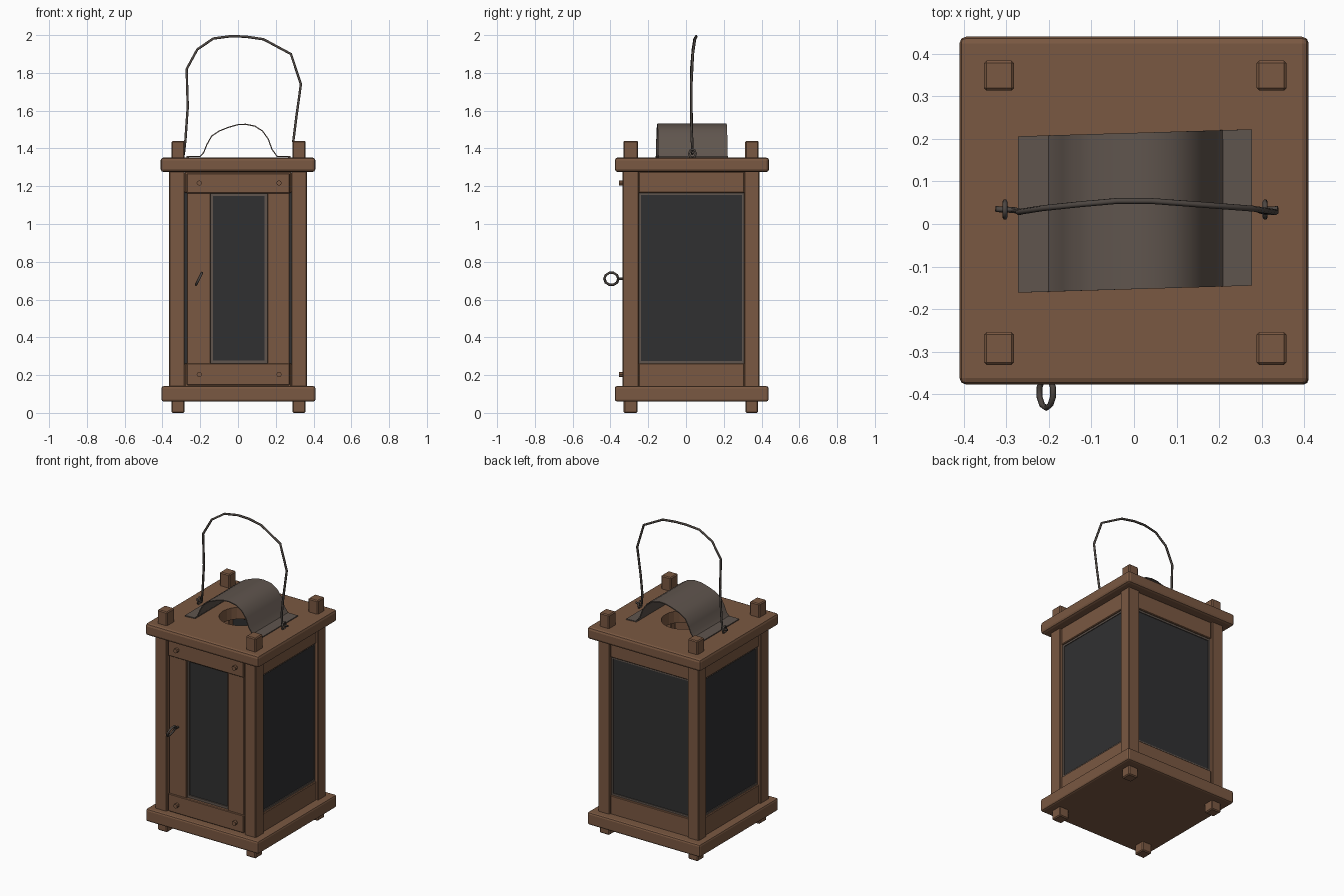
import bpy, bmesh, math
from mathutils import Vector, Matrix

if "Cube" in bpy.data.objects:
    bpy.data.objects.remove(bpy.data.objects["Cube"])


def material(name, rgb):
    m = bpy.data.materials.new(name)
    m.diffuse_color = (*rgb, 1)
    m.use_nodes = True
    m.node_tree.nodes["Principled BSDF"].inputs["Base Color"].default_value = m.diffuse_color
    return m


WOOD = material("brown wood", (0.195, 0.098, 0.054))
GLASS = material("dark glass", (0.03, 0.03, 0.031))
TIN = material("grey tin", (0.115, 0.09, 0.075))
IRON = material("dark iron", (0.075, 0.062, 0.054))
CY = 0.03  # centre of the body in y


def add_bm(name, bm, mat):
    me = bpy.data.meshes.new(name)
    bmesh.ops.recalc_face_normals(bm, faces=bm.faces)
    bm.to_mesh(me)
    bm.free()
    me.materials.append(mat)
    ob = bpy.data.objects.new(name, me)
    bpy.context.collection.objects.link(ob)
    return ob


def activate(ob):
    bpy.ops.object.select_all(action='DESELECT')
    ob.select_set(True)
    bpy.context.view_layer.objects.active = ob


def box(name, x, y, z, mat, bevel=0.0, segs=1):
    bm = bmesh.new()
    bmesh.ops.create_cube(bm, size=1)
    for v in bm.verts:
        v.co = Vector([r[0] if c < 0 else r[1] for c, r in zip(v.co, (x, y, z))])
    if bevel:
        bmesh.ops.bevel(bm, geom=bm.edges[:], offset=bevel, segments=segs,
                        profile=0.5, affect='EDGES')
    return add_bm(name, bm, mat)


def cylinder(name, loc, r, depth, mat, rot=Matrix(), n=12):
    bm = bmesh.new()
    bmesh.ops.create_cone(bm, cap_ends=True, segments=n, radius1=r, radius2=r,
                          depth=depth, matrix=Matrix.Translation(loc) @ rot)
    return add_bm(name, bm, mat)


def wire(name, pts, r, mat, cyclic=False):
    cu = bpy.data.curves.new(name, 'CURVE')
    cu.dimensions = '3D'
    cu.bevel_depth = r
    cu.bevel_resolution = 1
    cu.use_fill_caps = True
    sp = cu.splines.new('POLY')
    sp.points.add(len(pts) - 1)
    for p, co in zip(sp.points, pts):
        p.co = (*co, 1)
    sp.use_cyclic_u = cyclic
    tmp = bpy.data.objects.new(name + "_path", cu)
    bpy.context.collection.objects.link(tmp)
    bpy.context.view_layer.update()
    me = bpy.data.meshes.new_from_object(
        tmp.evaluated_get(bpy.context.evaluated_depsgraph_get()))
    bpy.data.objects.remove(tmp)
    me.materials.clear()
    me.materials.append(mat)
    ob = bpy.data.objects.new(name, me)
    bpy.context.collection.objects.link(ob)
    return ob


# base board and roof board, roof with a round smoke hole
box("base_board", (-0.405, 0.41), (-0.377, 0.437), (0.06, 0.142), WOOD, 0.012, 2)
roof = box("roof_board", (-0.41, 0.41), (-0.377, 0.44), (1.275, 1.352), WOOD, 0.016, 2)
cutter = cylinder("hole_cutter", (0, CY, 1.31), 0.13, 0.4, WOOD, n=24)
cutter.hide_render = True
mod = roof.modifiers.new("hole", 'BOOLEAN')
mod.operation = 'DIFFERENCE'
mod.solver = 'EXACT'
mod.object = cutter
activate(roof)
bpy.ops.object.modifier_apply(modifier="hole")
bpy.data.objects.remove(cutter)

# corner posts with narrower tenons passing through both boards
for i, sx in enumerate((-1, 1)):
    for j, (ya, yb) in enumerate(((-0.336, -0.25), (0.308, 0.388))):
        tag = ("left", "right")[i] + "_" + ("front", "back")[j]
        xs = (0.282, 0.364) if sx > 0 else (-0.364, -0.282)
        box(tag + "_post", xs, (ya, yb), (0.13, 1.29), WOOD, 0.004)
        xs = (0.288, 0.358) if sx > 0 else (-0.352, -0.282)
        box(tag + "_foot", xs, (ya + 0.006, yb - 0.006), (0, 0.07), WOOD, 0.006)
        box(tag + "_peg", xs, (ya + 0.005, yb - 0.004), (1.33, 1.44), WOOD, 0.006)


def window(name, place, a, b):
    """Fixed pane between two rails; place(along, depth, z) gives box ranges."""
    for part, z in (("top_rail", (1.165, 1.277)), ("bottom_rail", (0.138, 0.262))):
        box(name + "_" + part, *place((a, b), (-0.055, -0.012), z), WOOD, 0.004)
    box(name + "_pane", *place((a, b), (-0.035, -0.027), (0.255, 1.17)), GLASS)
    # slim metal glazing strips round the pane
    w = 0.012
    for k, (al, z) in enumerate((((a, a + w), (0.262, 1.165)),
                                 ((b - w, b), (0.262, 1.165)),
                                 ((a, b), (1.153, 1.165)),
                                 ((a, b), (0.262, 0.274)))):
        box(f"{name}_strip_{k}", *place(al, (-0.03, -0.022), z), TIN)


window("right", lambda a, d, z: ((0.364 + d[0], 0.364 + d[1]), a, z), -0.25, 0.308)
window("left", lambda a, d, z: ((-0.364 - d[1], -0.364 - d[0]), a, z), -0.25, 0.308)
window("back", lambda a, d, z: (a, (0.388 + d[0], 0.388 + d[1]), z), -0.282, 0.282)

# front door: wide stiles, cross rails, small pane
box("door_left_stile", (-0.270, -0.145), (-0.326, -0.27), (0.148, 1.266), WOOD, 0.003)
box("door_right_stile", (0.155, 0.272), (-0.326, -0.27), (0.148, 1.266), WOOD, 0.003)
box("door_top_rail", (-0.272, 0.274), (-0.334, -0.272), (1.162, 1.268), WOOD, 0.004)
box("door_bottom_rail", (-0.272, 0.274), (-0.334, -0.272), (0.146, 0.262), WOOD, 0.004)
box("door_pane", (-0.15, 0.16), (-0.307, -0.3), (0.255, 1.17), GLASS)
for k, (x, z) in enumerate((((-0.147, -0.133), (0.262, 1.163)),
                            ((0.14, 0.157), (0.262, 1.163)),
                            ((-0.147, 0.157), (1.149, 1.163)),
                            ((-0.147, 0.157), (0.262, 0.278)))):
    box(f"door_strip_{k}", x, (-0.314, -0.304), z, TIN)

# pegs pinning the door joints
FWD = Matrix.Rotation(math.pi / 2, 4, 'X')
for k, (x, z) in enumerate(((-0.205, 1.217), (0.217, 1.217), (-0.205, 0.203), (0.217, 0.203))):
    cylinder(f"door_pin_{k}", (x, -0.34, z), 0.014, 0.03, WOOD, FWD, 8)

# door pull: shank and slightly tilted ring
cylinder("pull_shank", (-0.206, -0.34, 0.71), 0.007, 0.04, IRON, FWD, 6)
ring = []
for k in range(10):
    t = k * math.tau / 10
    dz = 0.033 * math.sin(t)
    ring.append((-0.206 + 0.5 * dz, -0.395 + 0.037 * math.cos(t), 0.71 + dz))
wire("pull_ring", ring, 0.007, IRON, True)

# bent tin smoke cover over the hole
profile = [(-0.272, 1.356), (-0.2, 1.358), (-0.182, 1.378), (-0.165, 1.42), (-0.14, 1.465),
           (-0.1, 1.492), (-0.05, 1.512), (0, 1.526), (0.04, 1.528), (0.09, 1.518),
           (0.13, 1.492), (0.16, 1.45), (0.18, 1.395), (0.207, 1.358), (0.277, 1.356)]
bm = bmesh.new()
rows = [[bm.verts.new((x, y + 0.03 * x, z)) for x, z in profile] for y in (-0.153, 0.214)]
for k in range(len(profile) - 1):
    bm.faces.new((rows[0][k], rows[0][k + 1], rows[1][k + 1], rows[1][k]))
cover = add_bm("smoke_cover", bm, TIN)
mod = cover.modifiers.new("sheet", 'SOLIDIFY')
mod.thickness = 0.006
mod.offset = 0
activate(cover)
bpy.ops.object.modifier_apply(modifier="sheet")
bpy.ops.object.shade_smooth_by_angle(angle=math.radians(40))

# wire carrying handle hooked into two staples
path = [(-0.325, 0.035, 1.375), (-0.285, 0.033, 1.37), (-0.278, 0.032, 1.45),
        (-0.266, 0.028, 1.62), (-0.272, 0.028, 1.82), (-0.215, 0.037, 1.925),
        (-0.13, 0.046, 1.982), (-0.04, 0.054, 1.994), (0.04, 0.054, 1.992),
        (0.135, 0.047, 1.978), (0.28, 0.036, 1.9), (0.333, 0.028, 1.74),
        (0.308, 0.028, 1.56), (0.293, 0.032, 1.44), (0.297, 0.033, 1.37), (0.338, 0.035, 1.378)]
wire("carrying_handle", path, 0.007, IRON)
for name, x in (("left_staple", -0.303), ("right_staple", 0.308)):
    wire(name, [(x, 0.034 + 0.018 * math.cos(k * math.pi / 4),
                 1.372 + 0.024 * math.sin(k * math.pi / 4)) for k in range(8)], 0.006, IRON, True)
